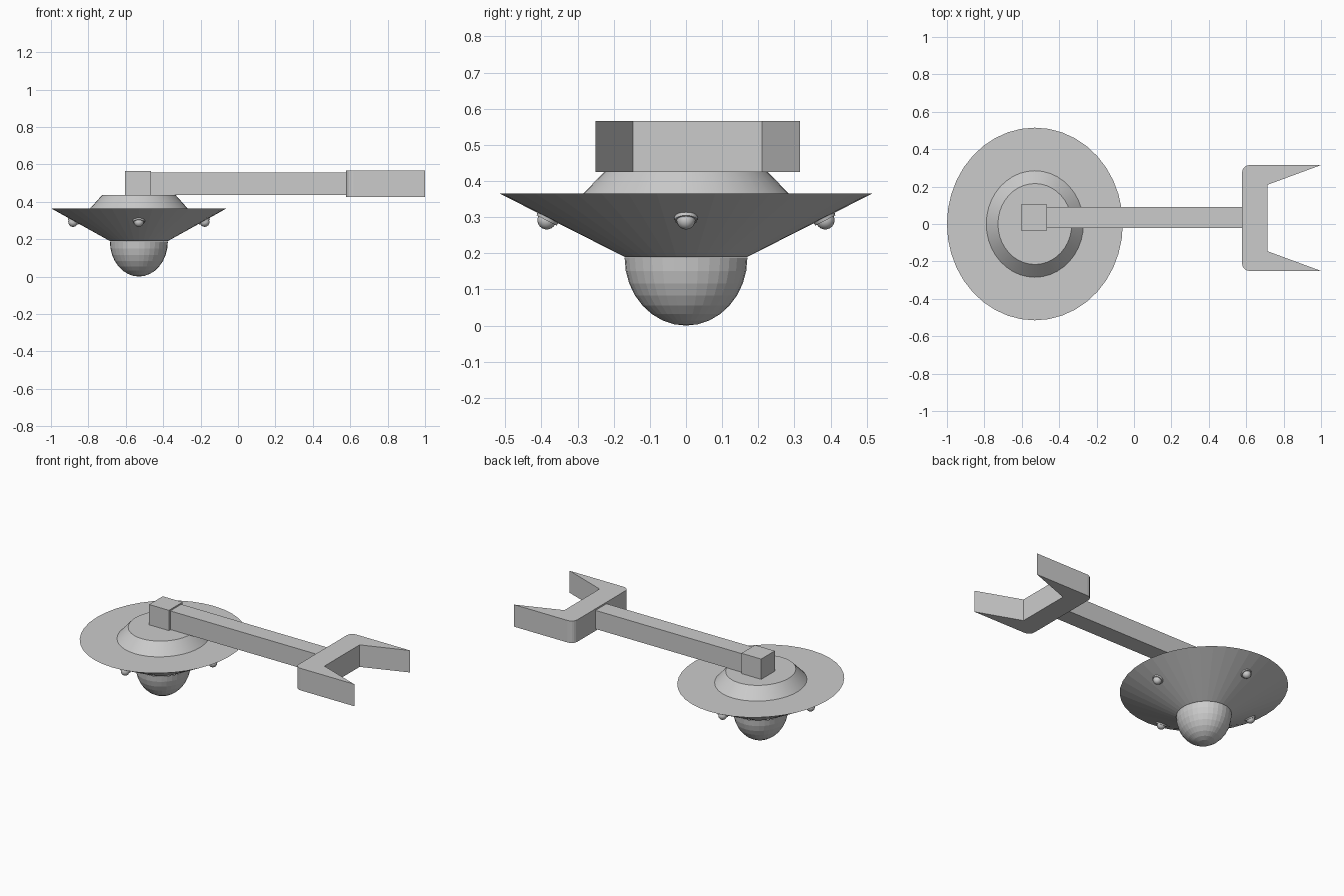
import bpy, bmesh, math
from mathutils import Vector, Matrix

if "Cube" in bpy.data.objects:
    bpy.data.objects.remove(bpy.data.objects["Cube"])

CX, RX, RY = -0.53, 0.47, 0.515   # saucer centre and its slightly oval radii


def finish(name, bm, smooth=False):
    bmesh.ops.recalc_face_normals(bm, faces=bm.faces)
    mesh = bpy.data.meshes.new(name)
    bm.to_mesh(mesh)
    bm.free()
    obj = bpy.data.objects.new(name, mesh)
    bpy.context.collection.objects.link(obj)
    for p in mesh.polygons:
        p.use_smooth = smooth
    if smooth:
        bpy.ops.object.select_all(action='DESELECT')
        bpy.context.view_layer.objects.active = obj
        obj.select_set(True)
        bpy.ops.object.shade_smooth_by_angle(angle=math.radians(35))
    return obj


def lathe(name, profile, steps=32, smooth=False):
    """Revolve (radius fraction, z) points into an oval solid."""
    bm = bmesh.new()
    verts = [bm.verts.new((r, 0, z)) for r, z in profile]
    edges = [bm.edges.new(e) for e in zip(verts, verts[1:])]
    bmesh.ops.spin(bm, geom=verts + edges, cent=(0, 0, 0), axis=(0, 0, 1),
                   angle=math.tau, steps=steps, use_duplicate=False)
    bmesh.ops.remove_doubles(bm, verts=bm.verts, dist=1e-4)
    bm.transform(Matrix.Translation((CX, 0, 0)) @ Matrix.Diagonal((RX, RY, 1, 1)))
    return finish(name, bm, smooth)


def prism(name, outline, z0, z1):
    bm = bmesh.new()
    face = bm.faces.new([bm.verts.new((x, y, z0)) for x, y in outline])
    top = bmesh.ops.extrude_face_region(bm, geom=[face], use_keep_orig=True)["geom"]
    bmesh.ops.translate(bm, vec=(0, 0, z1 - z0),
                        verts=[v for v in top if isinstance(v, bmesh.types.BMVert)])
    return finish(name, bm)


def box(name, x0, x1, y0, y1, z0, z1):
    return prism(name, [(x0, y0), (x1, y0), (x1, y1), (x0, y1)], z0, z1)


# Saucer, raised cap and lower dome
lathe("saucer_dish", [(0, 0.365), (1, 0.365), (0.33, 0.19), (0, 0.19)], 40)
lathe("upper_cap", [(0.553, 0.365), (0.42, 0.435), (0, 0.435)], 40, True)
n = 8
lathe("lower_dome", [(0.33 * math.cos(i * math.pi / 2 / n),
                      0.188 - 0.188 * math.sin(i * math.pi / 2 / n))
                     for i in range(n + 1)])

# Four lamps on the sloping underside
for i in range(4):
    a = i * math.pi / 2
    pos = Vector((CX + 0.742 * RX * math.cos(a), 0.742 * RY * math.sin(a), 0.298))
    normal = Vector((0.45 * math.cos(a), 0.45 * math.sin(a), -0.89))
    place = Matrix.Translation(pos) @ normal.to_track_quat('Z', 'Y').to_matrix().to_4x4()
    bm = bmesh.new()
    bmesh.ops.create_cone(bm, cap_ends=True, segments=20, radius1=0.034,
                          radius2=0.031, depth=0.016, matrix=place)
    finish(f"lamp_collar_{i + 1}", bm, True)
    bm = bmesh.new()
    bmesh.ops.create_uvsphere(bm, u_segments=16, v_segments=10, radius=0.026,
                              matrix=place @ Matrix.Translation((0, 0, 0.007)))
    finish(f"lamp_bulb_{i + 1}", bm, True)

# Hub block and long arm
box("hub_block", -0.605, -0.465, -0.035, 0.103, 0.428, 0.565)
box("arm", -0.47, 0.585, -0.021, 0.091, 0.437, 0.556)

# Two-pronged fork with rounded rear corners, mirrored about its centre line
mid, half, r = 0.032, 0.283, 0.04
side = [(0.715, 0.178), (1.0, half)]
side += [(0.578 + r - r * math.sin(t), half - r + r * math.cos(t))
         for t in (k * math.pi / 10 for k in range(6))]
outline = [(x, mid + y) for x, y in side] + [(x, mid - y) for x, y in reversed(side)]
prism("fork", outline, 0.425, 0.566)
